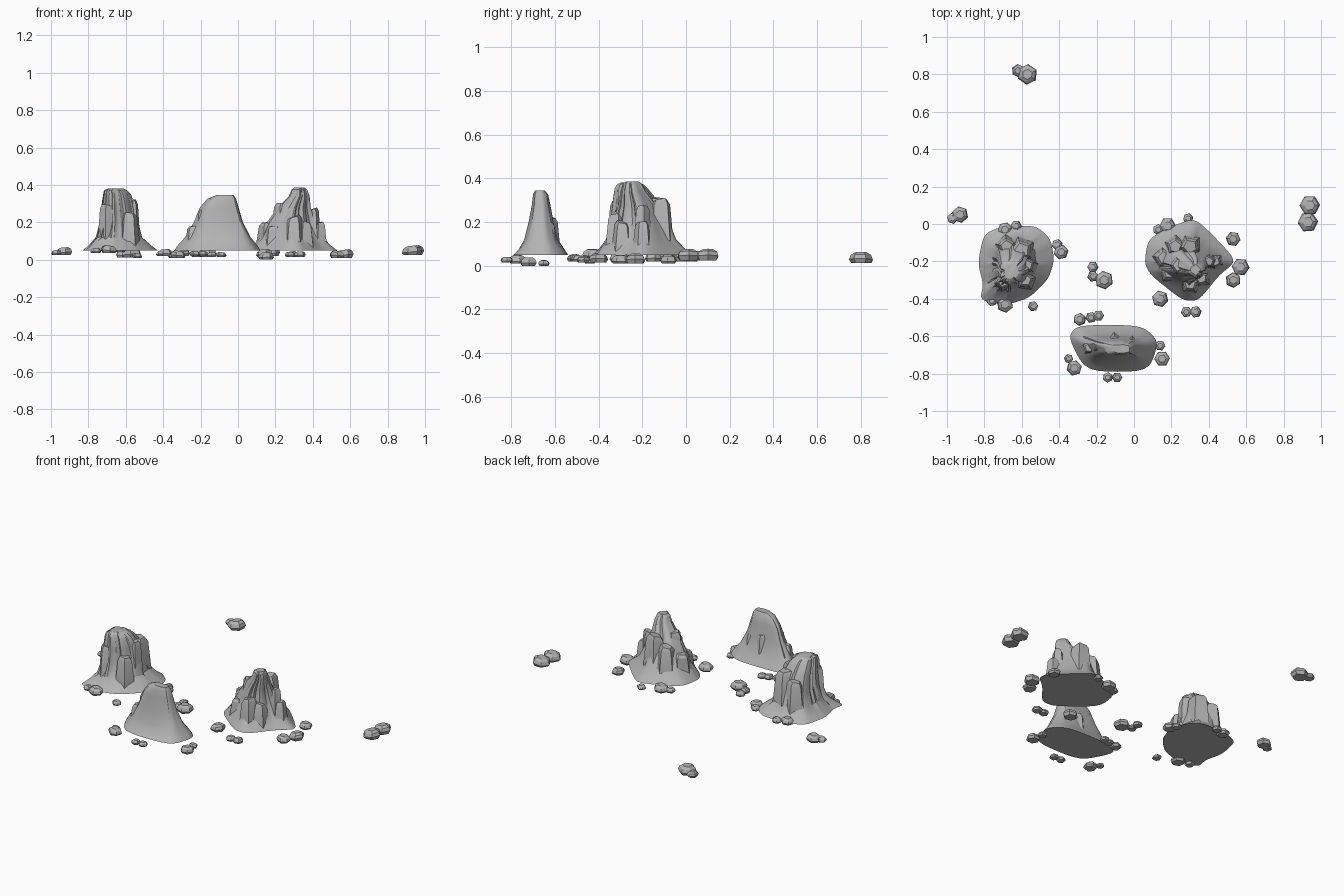
import bpy
import bmesh
import random
from math import cos, sin, tau
from mathutils import Vector

random.seed(4)
default_cube = bpy.data.objects.get("Cube")
if default_cube:
    bpy.data.objects.remove(default_cube, do_unlink=True)

# One stone colour for everything
stone = bpy.data.materials.new("stone grey")
stone.use_nodes = True
stone.diffuse_color = (.45, .45, .45, 1)
stone.node_tree.nodes["Principled BSDF"].inputs["Base Color"].default_value = stone.diffuse_color


def add_loft(bm, rings):
    """Join stacked rings of points with quads and cap both ends."""
    rows = [[bm.verts.new(point) for point in ring] for ring in rings]
    count = len(rows[0])
    for low, high in zip(rows, rows[1:]):
        for i in range(count):
            j = (i + 1) % count
            bm.faces.new((low[i], low[j], high[j], high[i]))
    bm.faces.new(list(reversed(rows[0])))
    bm.faces.new(rows[-1])


def finish(name, bm, smooth):
    bmesh.ops.recalc_face_normals(bm, faces=bm.faces)
    mesh = bpy.data.meshes.new(name)
    bm.to_mesh(mesh)
    bm.free()
    mesh.materials.append(stone)
    obj = bpy.data.objects.new(name, mesh)
    bpy.context.collection.objects.link(obj)
    if smooth:
        bpy.ops.object.select_all(action="DESELECT")
        obj.select_set(True)
        bpy.context.view_layer.objects.active = obj
        bpy.ops.object.shade_smooth_by_angle(angle=.5)
    return obj


def unit_outline(corners, per_edge=6):
    """Subdivide and soften a footprint, then scale it to the unit square."""
    points = []
    for a, b in zip(corners, corners[1:] + corners[:1]):
        points += [Vector(a).lerp(Vector(b), k / per_edge) for k in range(per_edge)]
    for _ in range(4):
        points = [(points[i - 1] + points[i] * 2 + points[(i + 1) % len(points)]) / 4
                  for i in range(len(points))]
    xs, ys = [p.x for p in points], [p.y for p in points]
    return [((p.x - min(xs)) / (max(xs) - min(xs)),
             (p.y - min(ys)) / (max(ys) - min(ys))) for p in points]


def mountain(name, corners, levels, pillars, depth):
    """Fluted body from level boxes (z, x0, x1, y0, y1), with stepped pillars."""
    outline = unit_outline(corners)
    # Grooves: runs of neighbouring points share one depth
    grooves = []
    while len(grooves) < len(outline):
        grooves += [random.uniform(0, depth)] * random.choice((1, 2, 3))
    rings = []
    for z, x0, x1, y0, y1 in levels:
        weight = min(1, max(0, (z - .07) / .08))
        ring = []
        for (u, v), groove in zip(outline, grooves):
            s = 1 - groove * weight
            u, v = .5 + (u - .5) * s, .5 + (v - .5) * s
            ring.append((x0 + (x1 - x0) * u, y0 + (y1 - y0) * v, z))
        rings.append(ring)
    bm = bmesh.new()
    add_loft(bm, rings)
    # Angular pillars standing against the body
    for x, y, r, h in pillars:
        turn = random.uniform(.2, .8)
        lean = random.uniform(-.01, .01)
        add_loft(bm, [[(x + r * s * cos(turn + tau * i / 5),
                        y + r * s * sin(turn + tau * i / 5),
                        z + (lean * cos(tau * i / 5) if z > .1 else 0))
                       for i in range(5)]
                      for z, s in ((.06, 1.35), (h * .92, .95), (h, .65))])
    return finish(name, bm, True)


mountain(
    "left_mountain",
    [(-.83, -.21), (-.80, -.32), (-.82, -.40), (-.69, -.43), (-.56, -.39), (-.46, -.29),
     (-.43, -.19), (-.45, -.08), (-.53, -.01), (-.72, -.02), (-.80, -.06)],
    [(.05, -.83, -.43, -.43, -.01), (.075, -.80, -.46, -.40, -.04),
     (.12, -.765, -.51, -.37, -.07), (.2, -.745, -.53, -.35, -.09),
     (.29, -.735, -.55, -.34, -.12), (.35, -.725, -.57, -.33, -.17),
     (.37, -.72, -.59, -.32, -.19), (.38, -.70, -.61, -.30, -.21)],
    [(-.60, -.14, .06, .31), (-.68, -.12, .05, .27), (-.57, -.22, .04, .32),
     (-.70, -.31, .04, .29), (-.58, -.30, .045, .25)],
    .22)

mountain(
    "front_ridge",
    [(-.34, -.60), (-.25, -.78), (.07, -.78), (.12, -.62), (.03, -.54), (-.29, -.54)],
    [(.05, -.34, .12, -.79, -.54), (.075, -.325, .105, -.765, -.555),
     (.12, -.29, .075, -.74, -.585), (.2, -.245, .035, -.72, -.605),
     (.28, -.21, .01, -.705, -.62), (.325, -.17, -.005, -.70, -.63),
     (.345, -.12, -.02, -.69, -.645)],
    [(-.19, -.65, .035, .27), (-.10, -.62, .035, .22), (-.01, -.63, .03, .2),
     (-.24, -.66, .035, .18)],
    .08)

mountain(
    "right_mountain",
    [(.06, -.21), (.09, -.27), (.25, -.40), (.33, -.40), (.43, -.27), (.52, -.20),
     (.38, -.05), (.30, .02), (.08, -.08)],
    [(.05, .06, .53, -.41, .02), (.08, .085, .495, -.39, -.005),
     (.12, .115, .47, -.36, -.04), (.2, .15, .43, -.335, -.07),
     (.28, .21, .40, -.31, -.13), (.34, .27, .39, -.30, -.18),
     (.375, .285, .375, -.29, -.20), (.385, .30, .36, -.275, -.215)],
    [(.16, -.18, .05, .2), (.24, -.22, .05, .3), (.30, -.12, .055, .3),
     (.40, -.20, .035, .27), (.435, -.20, .035, .2), (.22, -.12, .05, .25),
     (.30, -.32, .045, .23), (.36, -.29, .04, .2), (.19, -.26, .045, .18)],
    .22)


# Loose stones: name, base height and a list of (x, y, radius)
clusters = [
    ("far_back", .012, [(-.57, .80, .055), (-.62, .82, .035)]),
    ("far_right", .025, [(.94, .10, .055), (.93, .01, .055)]),
    ("far_left", .025, [(-.93, .05, .045), (-.97, .03, .03)]),
    ("left_side", .02, [(-.41, -.11, .03), (-.39, -.15, .04)]),
    ("middle", .015, [(-.22, -.23, .03), (-.16, -.30, .05), (-.22, -.28, .03)]),
    ("left_back", .04, [(-.69, -.03, .04), (-.63, -.01, .03)]),
    ("left_front", .035, [(-.69, -.43, .045), (-.76, -.41, .03)]),
    ("left_single", .01, [(-.54, -.44, .028)]),
    ("right_back", .02, [(.18, -.01, .045), (.13, -.03, .03), (.29, .03, .028)]),
    ("right_side", .01, [(.53, -.08, .04), (.57, -.23, .048), (.53, -.30, .042)]),
    ("right_front", .015, [(.14, -.40, .045), (.28, -.47, .03), (.33, -.47, .032)]),
    ("ridge_back", .02, [(-.29, -.51, .035), (-.23, -.50, .03), (-.19, -.49, .03)]),
    ("ridge_left", .01, [(-.35, -.72, .025), (-.32, -.77, .042)]),
    ("ridge_right", 0, [(.14, -.65, .028), (.15, -.72, .042)]),
    ("ridge_front", .015, [(-.14, -.82, .028), (-.09, -.82, .028)]),
]


def stone_cluster(name, base, stones):
    bm = bmesh.new()
    for x, y, r in stones:
        turn = random.uniform(0, tau)
        tilt = random.uniform(-.15, .15)
        rings = []
        for height, spread in ((0, .8), (.35, 1), (.75, .85), (1, .5)):
            ring = []
            for i in range(6):
                a = turn + tau * i / 6
                slope = tilt * r * cos(a) * spread if height else 0
                ring.append((x + r * spread * cos(a), y + r * spread * sin(a),
                             base + r * height * .9 + slope))
            rings.append(ring)
        add_loft(bm, rings)
    finish(name + "_stones", bm, False)


for cluster in clusters:
    stone_cluster(*cluster)
